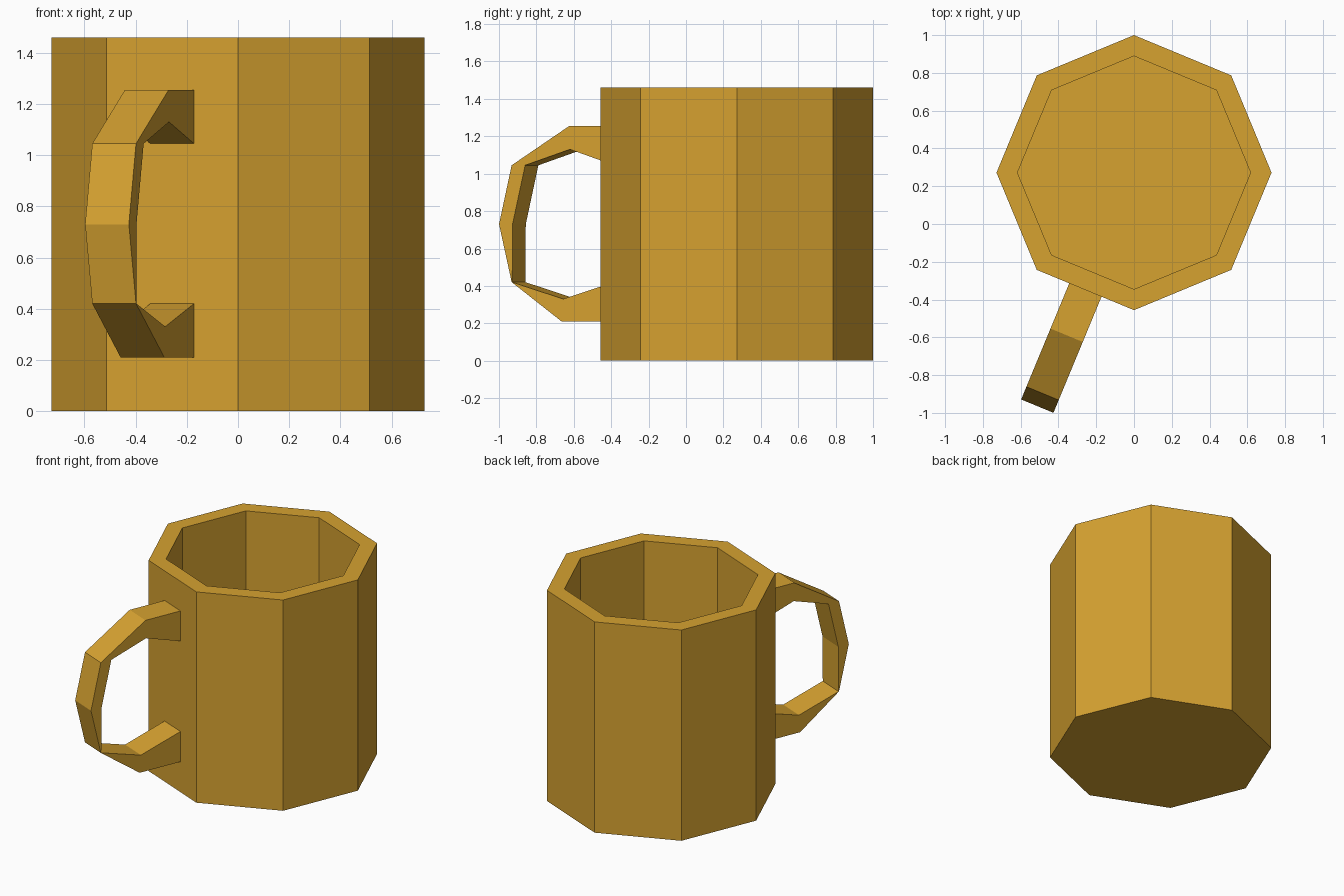
import bpy, bmesh
from math import sin, cos, pi, radians
from mathutils import Vector

if "Cube" in bpy.data.objects:
    bpy.data.objects.remove(bpy.data.objects["Cube"])

CENTRE = Vector((0, 0.272, 0))
gold = bpy.data.materials.new("gold")
gold.diffuse_color = (0.67, 0.36, 0.03, 1)
gold.use_nodes = True
gold.node_tree.nodes["Principled BSDF"].inputs["Base Color"].default_value = gold.diffuse_color


def finish(name, bm):
    bmesh.ops.remove_doubles(bm, verts=bm.verts, dist=0.0005)
    bmesh.ops.recalc_face_normals(bm, faces=bm.faces)
    mesh = bpy.data.meshes.new(name)
    bm.to_mesh(mesh)
    bm.free()
    mesh.materials.append(gold)
    obj = bpy.data.objects.new(name, mesh)
    bpy.context.collection.objects.link(obj)


def bridge(bm, a, b):
    n = len(a)
    for i in range(n):
        j = (i + 1) % n
        bm.faces.new((a[i], a[j], b[j], b[i]))


# Octagonal cup: outer wall, rim, inner wall and floor
bm = bmesh.new()
rings = []
for r, z in [(0.728, 0), (0.728, 1.46), (0.617, 1.46), (0.617, 0.11)]:
    rings.append([bm.verts.new(CENTRE + Vector((r * cos(k * pi / 4), r * sin(k * pi / 4), z)))
                  for k in range(8)])
for a, b in zip(rings, rings[1:]):
    bridge(bm, a, b)
bm.faces.new(rings[0])
bm.faces.new(rings[-1])
finish("cup_body", bm)

# Handle: (outer, inner) profile pairs as (distance from cup axis, height)
stations = [((0.672, 1.255), (0.672, 1.045)),
            ((0.932, 1.255), (0.928, 1.13)),
            ((1.265, 1.045), (1.187, 1.045)),
            ((1.338, 0.73), (1.26, 0.73)),
            ((1.265, 0.42), (1.262, 0.42)),
            ((0.976, 0.21), (0.967, 0.33)),
            ((0.672, 0.21), (0.672, 0.42))]
angle = radians(247.5)
out = Vector((cos(angle), sin(angle), 0))
side = Vector((-sin(angle), cos(angle), 0))
bm = bmesh.new()
rings = []
for o, i in stations:
    corners = [(o, -1), (o, 1), (i, 1), (i, -1)]
    rings.append([bm.verts.new(CENTRE + out * p[0] + side * s * 0.0925 + Vector((0, 0, p[1])))
                  for p, s in corners])
for a, b in zip(rings, rings[1:]):
    bridge(bm, a, b)
bm.faces.new(rings[0])
bm.faces.new(rings[-1])
finish("handle", bm)
